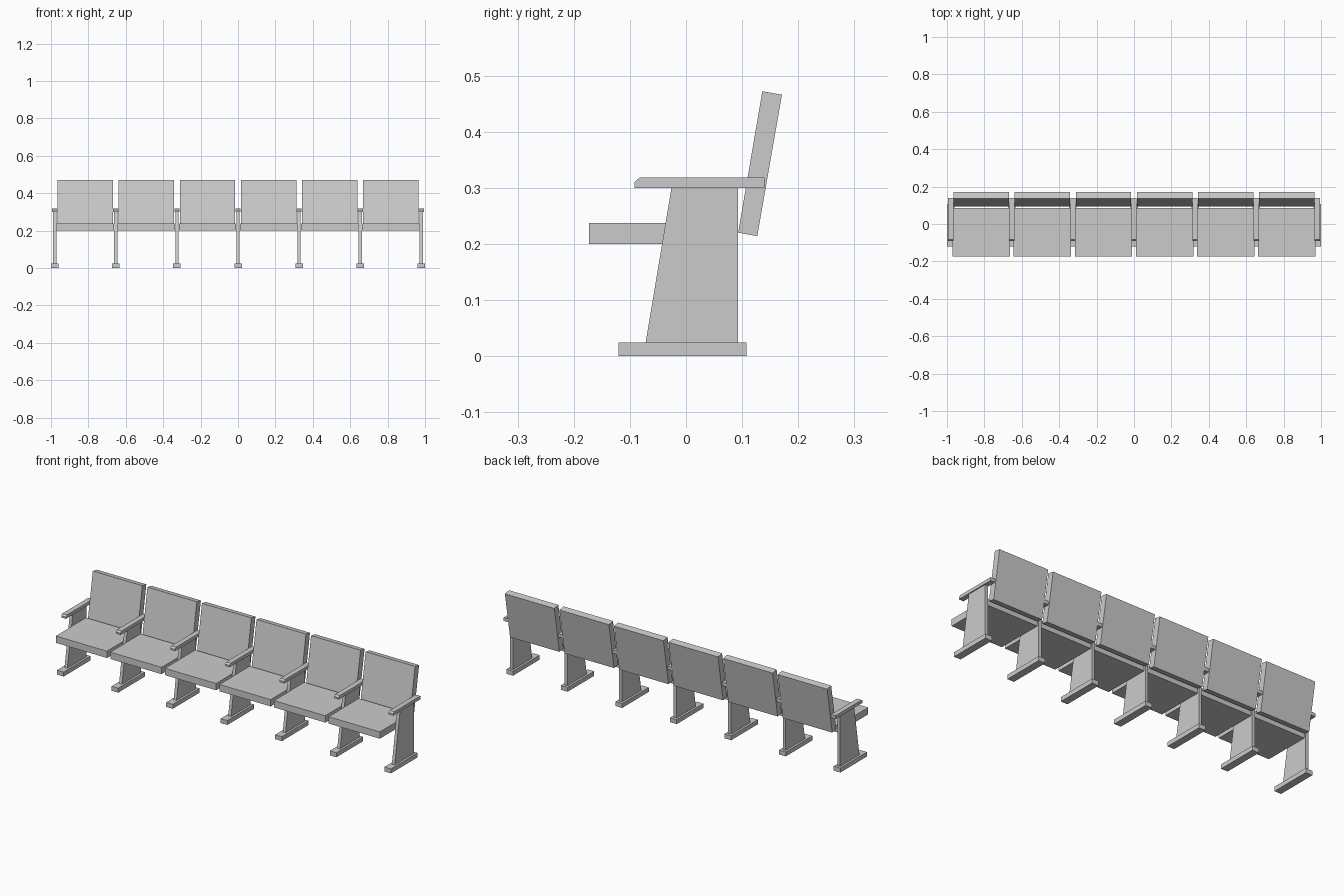
import bpy

if "Cube" in bpy.data.objects:
    bpy.data.objects.remove(bpy.data.objects["Cube"])

PITCH = 0.3267   # spacing between stands
FIRST = -0.98    # centre of the leftmost stand


def extrude_profile(name, profile, cx, width):
    """Solid made from a (y, z) side profile, extruded along x about cx."""
    n = len(profile)
    verts = [(cx + s * width / 2, y, z) for s in (-1, 1) for y, z in profile]
    faces = [tuple(range(n))[::-1], tuple(range(n, 2 * n))]
    faces += [(i, (i + 1) % n, n + (i + 1) % n, n + i) for i in range(n)]
    mesh = bpy.data.meshes.new(name)
    mesh.from_pydata(verts, [], faces)
    mesh.update()
    obj = bpy.data.objects.new(name, mesh)
    bpy.context.collection.objects.link(obj)
    return obj


def rect(y0, y1, z0, z1):
    return [(y0, z0), (y1, z0), (y1, z1), (y0, z1)]


FOOT = rect(-0.12, 0.108, 0, 0.024)
STAND = [(-0.072, 0.024), (0.093, 0.024), (0.093, 0.30), (-0.026, 0.30)]
ARM = [(-0.092, 0.30), (0.14, 0.30), (0.14, 0.318), (-0.083, 0.318), (-0.092, 0.310)]
SEAT = rect(-0.173, 0.086, 0.20, 0.237)
BACK = [(0.093, 0.220), (0.127, 0.214), (0.171, 0.466), (0.136, 0.472)]

# Stands with floor foot and armrest
for i in range(7):
    x = FIRST + i * PITCH
    extrude_profile("foot", FOOT, x, 0.04)
    extrude_profile("stand", STAND, x, 0.017)
    extrude_profile("armrest", ARM, x, 0.028)

# Seats and leaning backrests between the stands
for i in range(6):
    x = FIRST + (i + 0.5) * PITCH
    extrude_profile("seat", SEAT, x, 0.307)
    extrude_profile("backrest", BACK, x, 0.296)
